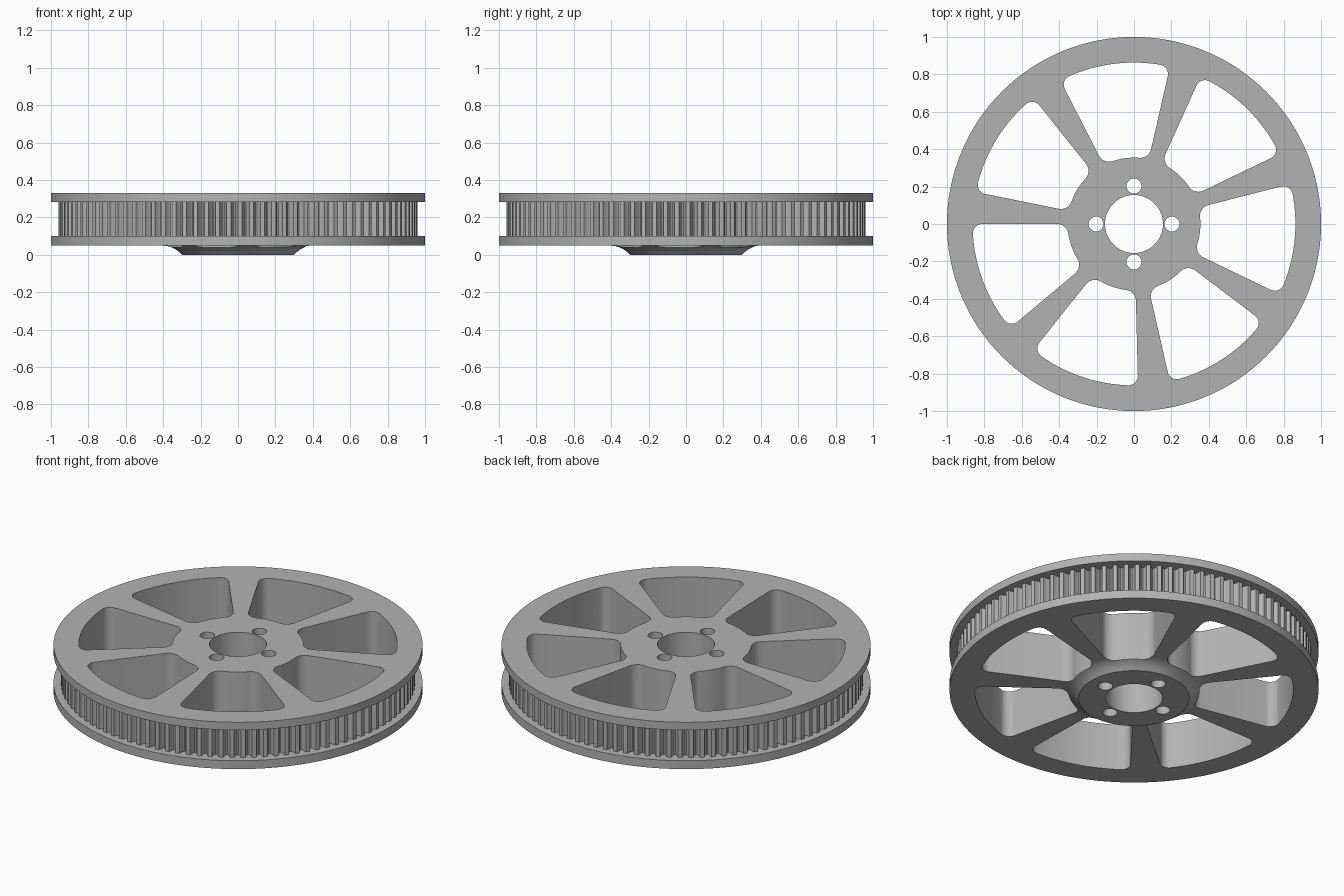
import bpy, bmesh
from math import sin, cos, pi, radians, sqrt, asin, tau

cube = bpy.data.objects.get("Cube")
if cube:
    bpy.data.objects.remove(cube)

TEETH, WINDOWS = 100, 7
# Radius factors across one tooth pitch: 0 = crest, 1 = groove floor
PITCH = (0, 0, 0, 0, 0.75, 1, 1, 0.75)
RIM, DEPTH = 0.96, 0.035

metal = bpy.data.materials.new("grey metal")
metal.use_nodes = True
colour = (0.45, 0.45, 0.45, 1)
metal.diffuse_color = colour
metal.node_tree.nodes["Principled BSDF"].inputs["Base Color"].default_value = colour


def make_object(name, bm):
    bmesh.ops.recalc_face_normals(bm, faces=bm.faces)
    mesh = bpy.data.meshes.new(name)
    bm.to_mesh(mesh)
    bm.free()
    mesh.materials.append(metal)
    ob = bpy.data.objects.new(name, mesh)
    bpy.context.collection.objects.link(ob)
    return ob


def arc(cx, cy, r, a0, a1, n):
    return [(cx + r * cos(a0 + (a1 - a0) * i / n),
             cy + r * sin(a0 + (a1 - a0) * i / n)) for i in range(n + 1)]


def add_prism(bm, outline, z0=-0.2, z1=0.6):
    low = [bm.verts.new((x, y, z0)) for x, y in outline]
    high = [bm.verts.new((x, y, z1)) for x, y in outline]
    bm.faces.new(low[::-1])
    bm.faces.new(high)
    for i in range(len(low)):
        j = (i + 1) % len(low)
        bm.faces.new((low[i], low[j], high[j], high[i]))


def window_outline(mid, half, r_in, r_out, f_in, f_out):
    """Ring sector with radial sides and rounded corners."""
    ai, ao = asin(f_in / (r_in + f_in)), asin(f_out / (r_out - f_out))
    a, b = mid - half, mid + half
    ci, co = r_in + f_in, r_out - f_out
    pts = arc(co * cos(a + ao), co * sin(a + ao), f_out, a - pi / 2, a + ao, 10)
    pts += arc(0, 0, r_out, a + ao, b - ao, 24)[1:-1]
    pts += arc(co * cos(b - ao), co * sin(b - ao), f_out, b - ao, b + pi / 2, 10)
    pts += arc(ci * cos(b - ai), ci * sin(b - ai), f_in, b + pi / 2, b - ai + pi, 10)
    pts += arc(0, 0, r_in, b - ai, a + ai, 12)[1:-1]
    pts += arc(ci * cos(a + ai), ci * sin(a + ai), f_in, a + ai + pi, a + 3 * pi / 2, 10)
    return pts


# Turned body: flared hub, two flanges and the toothed rim between them
flare = [(0.30, 0), (0.315, 0.015), (0.333, 0.029), (0.355, 0.04), (0.38, 0.047), (0.41, 0.05)]
profile = [(r, z, False) for r, z in flare]
profile += [(1, 0.05, False), (1, 0.1, False), (RIM, 0.1, True),
            (RIM, 0.283, True), (1, 0.283, False), (1, 0.33, False)]
segments = TEETH * len(PITCH)
bm = bmesh.new()
rings = []
for r, z, toothed in profile:
    ring = []
    for i in range(segments):
        rr = r - DEPTH * PITCH[i % len(PITCH)] * toothed
        t = tau * i / segments
        ring.append(bm.verts.new((rr * cos(t), rr * sin(t), z)))
    rings.append(ring)
for lo, hi in zip(rings, rings[1:]):
    for i in range(segments):
        j = (i + 1) % segments
        bm.faces.new((lo[i], lo[j], hi[j], hi[i]))
bm.faces.new(rings[0][::-1])
bm.faces.new(rings[-1])
body = make_object("toothed_pulley_wheel", bm)

# Cutter: windows between the spokes, shaft bore and bolt holes
bm = bmesh.new()
for k in range(WINDOWS):
    add_prism(bm, window_outline(radians(200) + tau * k / WINDOWS, radians(20),
                                 0.355, 0.863, 0.06, 0.05))
add_prism(bm, arc(0, 0, 0.155, 0, tau, 64)[:-1])
for k in range(4):
    add_prism(bm, arc(0.203 * cos(k * pi / 2), 0.203 * sin(k * pi / 2), 0.04, 0, tau, 32)[:-1])
cutter = make_object("opening_cutter", bm)
cutter.hide_render = True

cut = body.modifiers.new("openings", 'BOOLEAN')
cut.operation = 'DIFFERENCE'
cut.solver = 'EXACT'
cut.object = cutter
bpy.ops.object.select_all(action='DESELECT')
body.select_set(True)
bpy.context.view_layer.objects.active = body
bpy.ops.object.modifier_apply(modifier=cut.name)
bpy.data.objects.remove(cutter)
bpy.ops.object.shade_smooth_by_angle(angle=radians(30))
